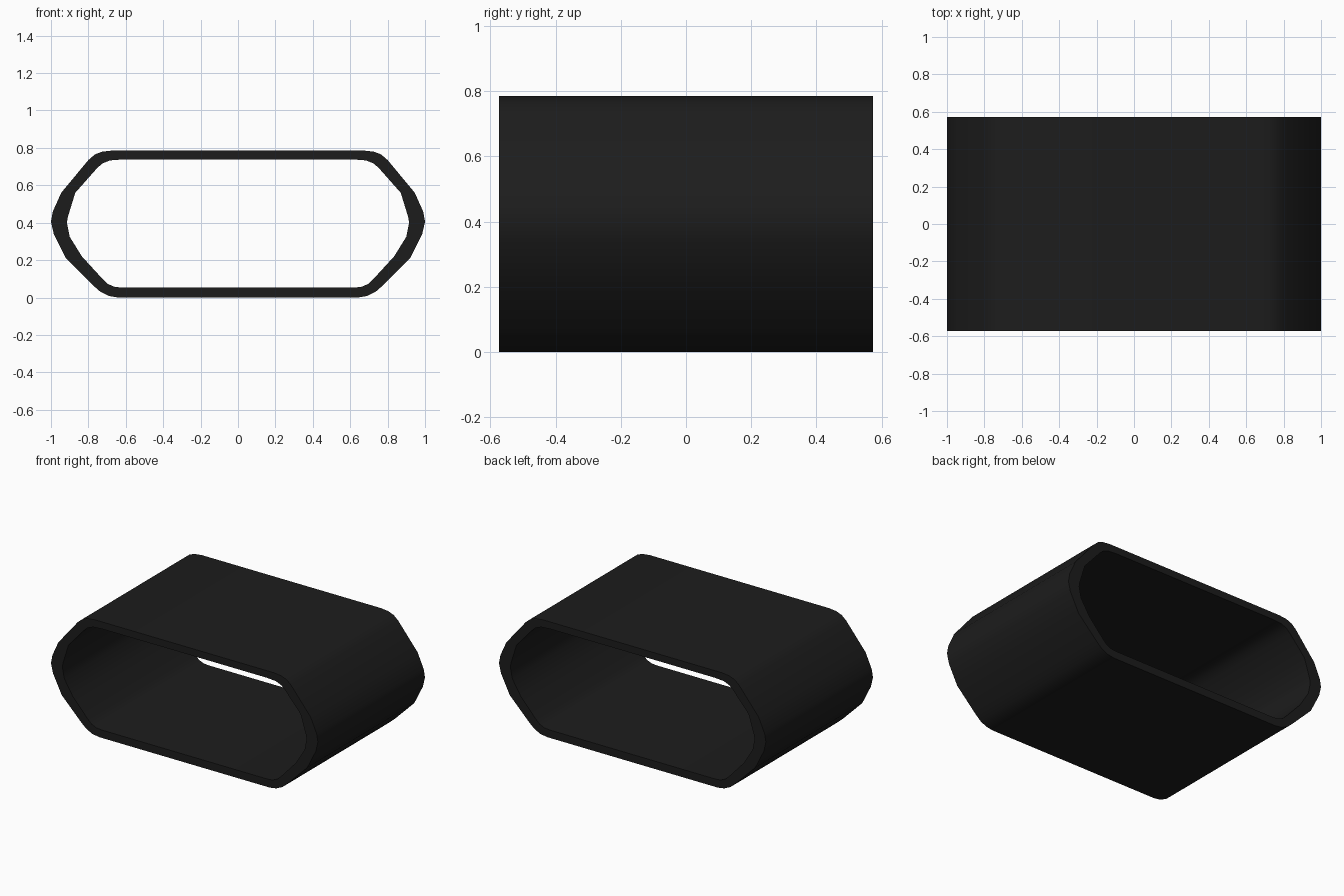
import bpy, bmesh, math

if "Cube" in bpy.data.objects:
    bpy.data.objects.remove(bpy.data.objects["Cube"])

DEPTH = 0.573

# Right half of each cross-section (x, z), bottom to top
OUTER = [(0.64, 0.0), (0.69, 0.008), (0.735, 0.03), (0.775, 0.065), (0.92, 0.21),
         (0.985, 0.34), (1.0, 0.405), (0.99, 0.46), (0.945, 0.56), (0.80, 0.735),
         (0.765, 0.765), (0.725, 0.78), (0.67, 0.786)]
INNER = [(0.62, 0.053), (0.66, 0.057), (0.695, 0.072), (0.725, 0.10), (0.835, 0.22),
         (0.90, 0.325), (0.915, 0.40), (0.91, 0.43), (0.87, 0.56), (0.755, 0.69),
         (0.725, 0.717), (0.685, 0.733), (0.62, 0.738)]


def mirrored(half):
    return half + [(-x, z) for x, z in reversed(half)]


def ring(bm, profile, y):
    return [bm.verts.new((x, y, z)) for x, z in profile]


def bridge(bm, a, b):
    n = len(a)
    for i in range(n):
        j = (i + 1) % n
        bm.faces.new((a[i], a[j], b[j], b[i]))


# Hollow sleeve: outer wall, inner wall and two end rims
bm = bmesh.new()
outer, inner = mirrored(OUTER), mirrored(INNER)
rings = [ring(bm, outer, -DEPTH), ring(bm, outer, DEPTH),
         ring(bm, inner, DEPTH), ring(bm, inner, -DEPTH)]
for k in range(4):
    bridge(bm, rings[k], rings[(k + 1) % 4])
bmesh.ops.recalc_face_normals(bm, faces=bm.faces)
mesh = bpy.data.meshes.new("hollow_sleeve")
bm.to_mesh(mesh)
bm.free()
sleeve = bpy.data.objects.new("hollow_sleeve", mesh)
bpy.context.collection.objects.link(sleeve)

# Black finish
black = bpy.data.materials.new("black")
black.diffuse_color = (0.012, 0.012, 0.012, 1)
black.use_nodes = True
black.node_tree.nodes["Principled BSDF"].inputs["Base Color"].default_value = black.diffuse_color
mesh.materials.append(black)

bpy.context.view_layer.objects.active = sleeve
sleeve.select_set(True)
bpy.ops.object.shade_smooth_by_angle(angle=math.radians(35))
